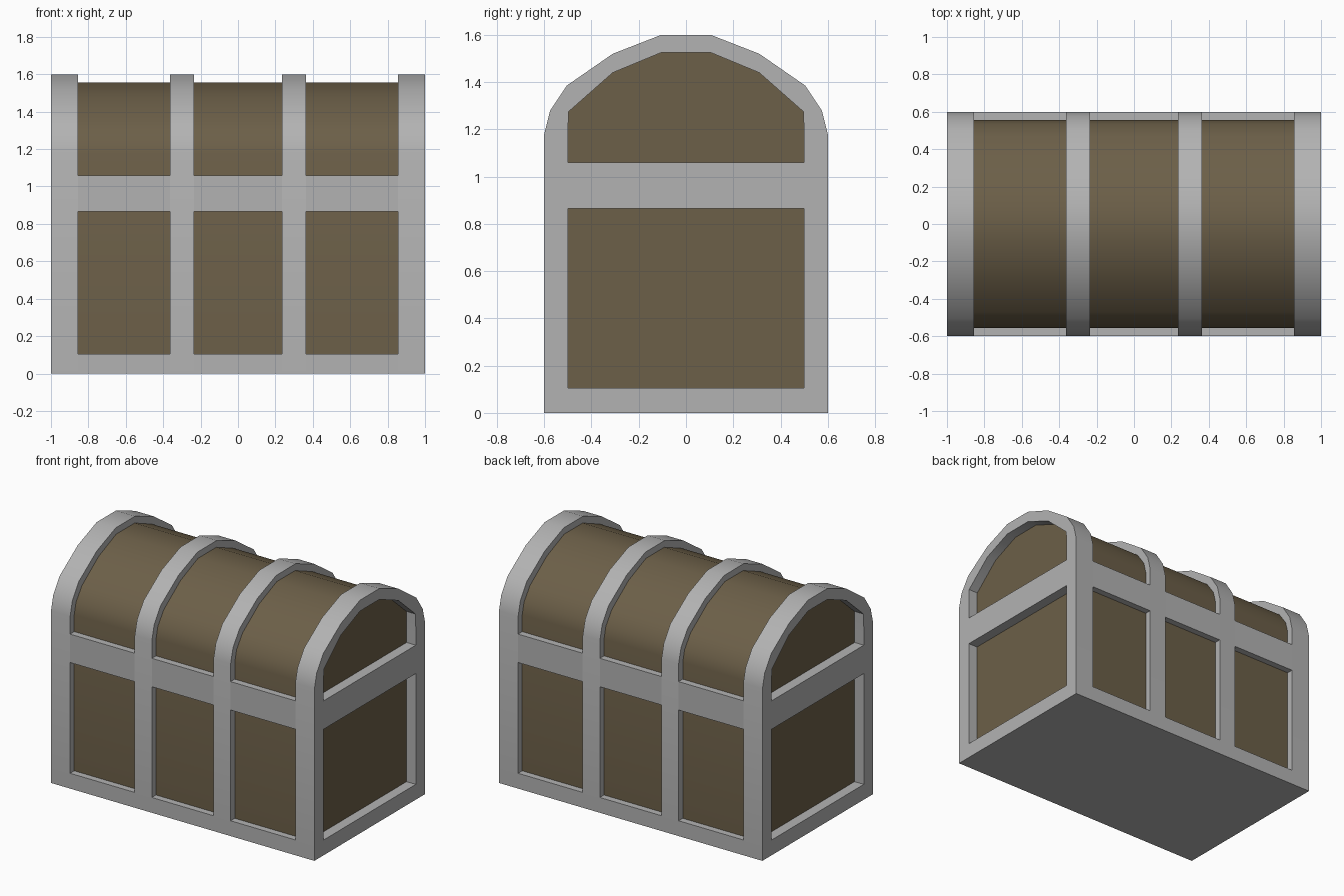
import bpy, bmesh, math

cube = bpy.data.objects.get("Cube")
if cube:
    bpy.data.objects.remove(cube, do_unlink=True)


def material(name, color):
    m = bpy.data.materials.new(name)
    m.use_nodes = True
    m.diffuse_color = (*color, 1)
    m.node_tree.nodes["Principled BSDF"].inputs["Base Color"].default_value = (*color, 1)
    return m


WOOD = material("dark wood", (0.15, 0.115, 0.065))
METAL = material("grey metal", (0.45, 0.45, 0.45))


def mirrored(half):
    """Closed (y, z) outline from its +y half."""
    return half + [(-y, z) for y, z in reversed(half)]


# Cross-sections: outer metal, wooden core, and opening in the end frames
OUTER = mirrored([(.6, 0), (.6, 1.18), (.575, 1.28), (.505, 1.385), (.31, 1.52), (.105, 1.6)])
CORE = mirrored([(.555, .05), (.555, 1.175), (.535, 1.255), (.47, 1.345), (.29, 1.475), (.1, 1.555)])
OPENING = mirrored([(.5, .105), (.5, 1.14), (.499, 1.21), (.497, 1.275), (.31, 1.44), (.105, 1.525)])


def finish(name, bm, mat):
    bmesh.ops.recalc_face_normals(bm, faces=bm.faces)
    mesh = bpy.data.meshes.new(name)
    bm.to_mesh(mesh)
    bm.free()
    mesh.materials.append(mat)
    ob = bpy.data.objects.new(name, mesh)
    bpy.context.collection.objects.link(ob)
    bpy.ops.object.select_all(action='DESELECT')
    ob.select_set(True)
    bpy.context.view_layer.objects.active = ob
    bpy.ops.object.shade_smooth_by_angle(angle=math.radians(30))
    return ob


def loft(name, sections, mat, ring=False, caps=False):
    """Skin a list of (x, outline) sections; ring joins the last to the first."""
    bm = bmesh.new()
    loops = [[bm.verts.new((x, y, z)) for y, z in outline] for x, outline in sections]
    pairs = list(zip(loops, loops[1:]))
    if ring:
        pairs.append((loops[-1], loops[0]))
    for a, b in pairs:
        for i in range(len(a)):
            j = (i + 1) % len(a)
            bm.faces.new((a[i], a[j], b[j], b[i]))
    if caps:
        bm.faces.new(loops[0])
        bm.faces.new(loops[-1])
    return finish(name, bm, mat)


def box(name, x, y, z, mat):
    """Box from (low, high) ranges."""
    bm = bmesh.new()
    bmesh.ops.create_cube(bm, size=1)
    for v in bm.verts:
        v.co = [r[0] if c < 0 else r[1] for c, r in zip(v.co, (x, y, z))]
    return finish(name, bm, mat)


# Wooden body and barrel lid
END = 0.93
loft("wood_body", [(-END, CORE), (END, CORE)], WOOD, caps=True)

# End frames and the two middle straps
B0, B1, E0 = 0.234, 0.364, 0.855
for s, side in ((1, "left"), (-1, "right")):
    loft(side + "_end_frame",
         [(s * E0, CORE), (s * E0, OUTER), (s, OUTER), (s, OPENING), (s * END, OPENING), (s * END, CORE)],
         METAL, ring=True)
    loft(side + "_strap",
         [(s * B0, CORE), (s * B0, OUTER), (s * B1, OUTER), (s * B1, CORE)], METAL, ring=True)
    box(side + "_end_rail", sorted((s * (END - .01), s)), (-.5, .5), (.865, 1.06), METAL)

# Base and middle rails between the straps
RAILS = (("base", (0, .105)), ("middle", (.865, 1.06)))
BAYS = (("right", (-E0, -B1)), ("centre", (-B0, B0)), ("left", (B1, E0)))
for rail, z in RAILS:
    for bay, x in BAYS:
        box(f"{bay}_{rail}_rail", x, (-.6, .6), z, METAL)
